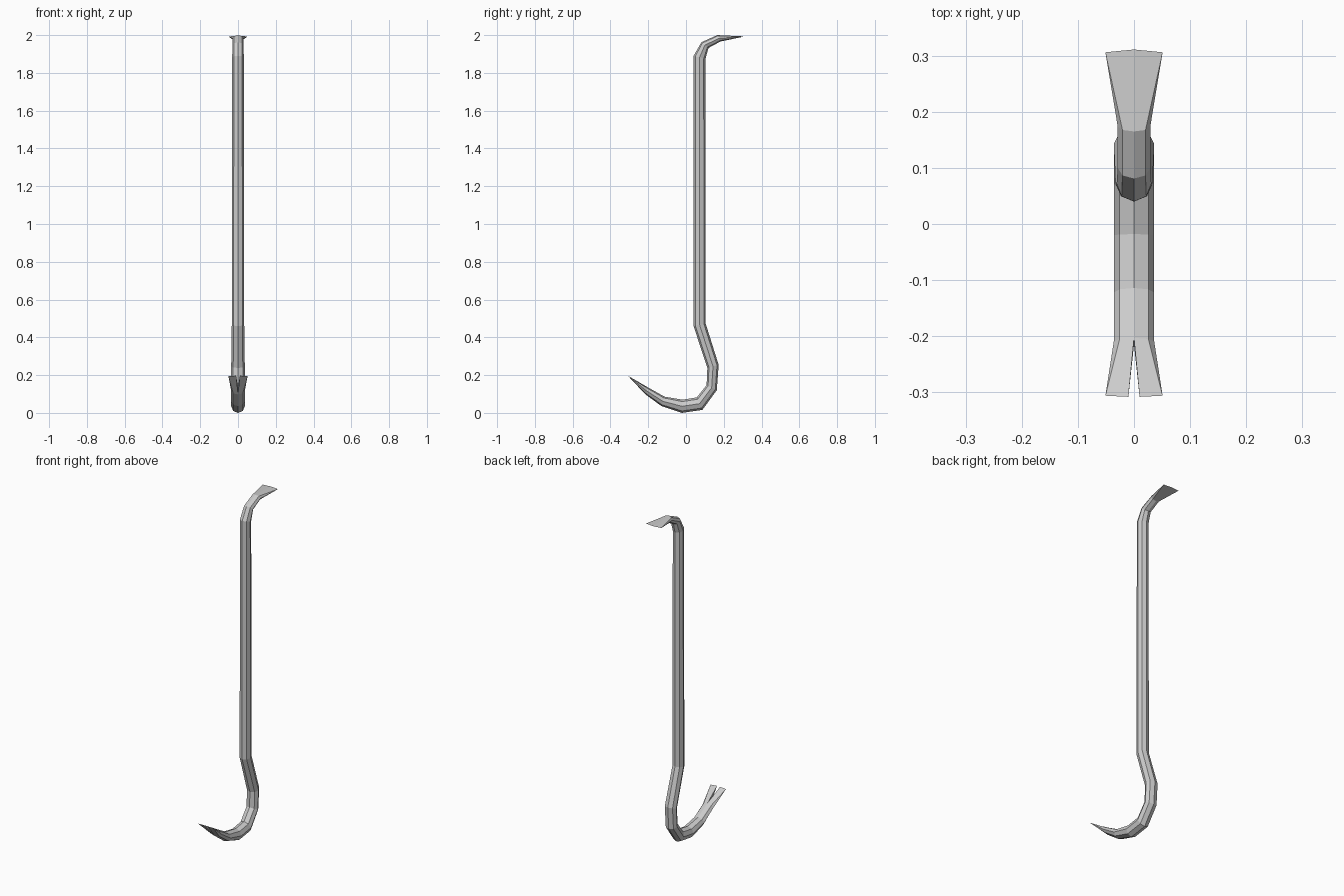
import bpy
import bmesh
from math import sin, cos, pi
from mathutils import Vector

if "Cube" in bpy.data.objects:
    bpy.data.objects.remove(bpy.data.objects["Cube"])

# Profile stations: (outer y, z), (inner y, z), half width in x - from claw root to blade root
STATIONS = [
    ((-0.215, 0.098), (-0.203, 0.136), 0.036),
    ((-0.130, 0.036), (-0.114, 0.086), 0.036),
    ((-0.022, 0.000), (-0.018, 0.070), 0.036),
    ((0.087, 0.016), (0.057, 0.082), 0.036),
    ((0.163, 0.120), (0.109, 0.147), 0.036),
    ((0.173, 0.254), (0.113, 0.238), 0.036),
    ((0.104, 0.473), (0.040, 0.460), 0.033),
    ((0.103, 1.874), (0.040, 1.890), 0.031),
    ((0.119, 1.932), (0.081, 1.962), 0.029),
    ((0.182, 1.966), (0.165, 2.000), 0.029),
]

bm = bmesh.new()


def half_ring(outer, inner, width):
    """Right half of an octagon, running from outer to inner edge."""
    a, b = Vector((0, *outer)), Vector((0, *inner))
    mid, arm = (a + b) / 2, (a - b) / 2
    ring = []
    for k in range(5):
        t = k * pi / 4
        p = mid + arm * cos(t)
        p.x = width * sin(t) if 0 < k < 4 else 0
        ring.append(bm.verts.new(p))
    return ring


def taper(ring, centre, corner):
    """Flatten a half octagon into a sharp edge from centre to corner."""
    c, e = bm.verts.new(centre), bm.verts.new(corner)
    bm.faces.new((ring[0], ring[1], e, c))
    bm.faces.new((ring[1], ring[2], e))
    bm.faces.new((ring[2], ring[3], e))
    bm.faces.new((ring[3], ring[4], c, e))
    return c


# Bent bar
rings = [half_ring(*s) for s in STATIONS]
for r, s in zip(rings, rings[1:]):
    for k in range(4):
        bm.faces.new((r[k], r[k + 1], s[k + 1], s[k]))

# Split claw, with the inner wall of the slot
claw = taper(rings[0], (0.010, -0.308, 0.197), (0.051, -0.306, 0.195))
bm.faces.new((rings[0][4], rings[0][0], claw))

# Flared pry blade
taper(rings[-1], (0, 0.311, 1.993), (0.051, 0.306, 1.993))

# Mirror the right half across x = 0
geom = bm.verts[:] + bm.edges[:] + bm.faces[:]
bmesh.ops.mirror(bm, geom=geom, axis='X', merge_dist=0.0)
bmesh.ops.remove_doubles(bm, verts=bm.verts[:], dist=0.0005)
bmesh.ops.recalc_face_normals(bm, faces=bm.faces[:])

mesh = bpy.data.meshes.new("crowbar")
bm.to_mesh(mesh)
bm.free()
bpy.context.collection.objects.link(bpy.data.objects.new("crowbar", mesh))
